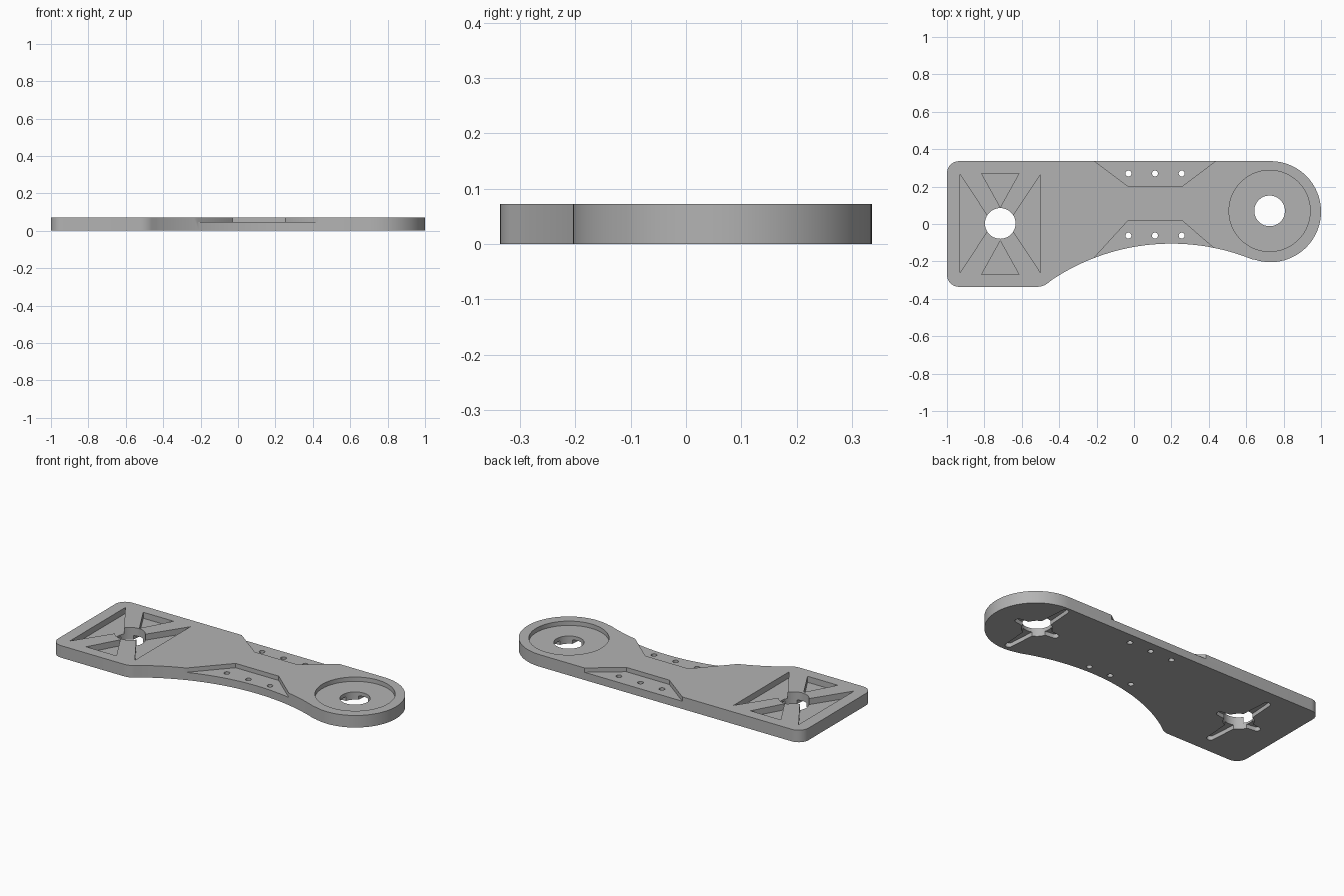
import bpy, bmesh, math
from math import sin, cos, pi, radians

if "Cube" in bpy.data.objects:
    bpy.data.objects.remove(bpy.data.objects["Cube"])

T = 0.072            # plate thickness
POCKET = 0.046       # floor of the side recesses and round pocket
TRI_FLOOR = 0.036    # floor of the triangular pockets
SLOT = 0.024         # depth of the cross slots underneath

grey = bpy.data.materials.new("plain grey")
grey.diffuse_color = (0.45, 0.45, 0.45, 1)
grey.use_nodes = True
grey.node_tree.nodes["Principled BSDF"].inputs["Base Color"].default_value = grey.diffuse_color


def prism(name, pts, z0, z1):
    """Extrude a counter-clockwise outline between two heights."""
    bm = bmesh.new()
    low = bm.faces.new([bm.verts.new((x, y, z0)) for x, y in pts])
    top = bmesh.ops.extrude_face_region(bm, geom=[low])["geom"]
    for v in top:
        if isinstance(v, bmesh.types.BMVert):
            v.co.z = z1
    bmesh.ops.recalc_face_normals(bm, faces=bm.faces)
    me = bpy.data.meshes.new(name)
    bm.to_mesh(me)
    bm.free()
    me.materials.append(grey)
    ob = bpy.data.objects.new(name, me)
    bpy.context.collection.objects.link(ob)
    return ob


def arc(cx, cy, r, a0, a1, n):
    return [(cx + r * cos(radians(a0 + (a1 - a0) * i / n)),
             cy + r * sin(radians(a0 + (a1 - a0) * i / n))) for i in range(n + 1)]


def circle(cx, cy, r, n=64):
    return arc(cx, cy, r, 0, 360, n)[:-1]


# Plate outline: rounded square end, waisted front edge, round end
H = 0.336
join = math.degrees(math.atan2(1.32, 0.53))   # waist arc meets round end
start = math.degrees(math.atan2(1.022, -0.72))  # waist arc meets corner fillet
outline = arc(-0.935, H - 0.065, 0.065, 90, 180, 10)
outline += arc(-0.935, -H + 0.065, 0.065, 180, 270, 10)
outline += arc(-0.52, -H + 0.10, 0.10, 270, 360 + start - 180, 8)
outline += arc(0.20, -1.255, 1.15, start, join, 40)[1:]
outline += arc(0.73, H - 0.27, 0.27, join - 180, 90, 48)[1:]
plate = prism("arm_plate", outline, 0, T)


def cut(pts, z0, z1):
    cutter = prism("cutter", pts, z0, z1)
    cutter.hide_render = True
    mod = plate.modifiers.new("cut", 'BOOLEAN')
    mod.operation, mod.solver, mod.object = 'DIFFERENCE', 'EXACT', cutter
    bpy.context.view_layer.update()
    me = bpy.data.meshes.new_from_object(
        plate.evaluated_get(bpy.context.evaluated_depsgraph_get()))
    plate.modifiers.clear()
    plate.data = me
    bpy.data.objects.remove(cutter)


UP, DOWN = T + 0.05, -0.05

# Side recesses with screw holes
cut([(-0.03, 0.20), (0.255, 0.20), (0.505, 0.388), (-0.28, 0.388)], POCKET, UP)
cut([(-0.35, -0.33), (0.66, -0.33), (0.255, 0.02), (-0.03, 0.02)], POCKET, UP)
for x in (-0.03, 0.112, 0.255):
    for y in (0.27, -0.062):
        cut(circle(x, y, 0.016, 20), DOWN, UP)

# Triangular pockets around the square-end hole
CX = -0.715
for s in (-1, 1):
    cut([(CX + s * 0.215, 0.265), (CX + s * 0.215, -0.26), (CX + s * 0.042, 0.003)],
        TRI_FLOOR, UP)
    cut([(CX - 0.10, s * 0.27), (CX + 0.10, s * 0.27), (CX, s * 0.09)], TRI_FLOOR, UP)

# Round pocket at the round end
cut(circle(0.725, 0.07, 0.217, 80), POCKET, UP)


def arm(cx, cy, length, angle):
    """Tapered double-ended slot with rounded tips."""
    r, wide = 0.02, 0.036
    pts = [(0, -wide)] + arc(length - r, 0, r, -85, 85, 8) + [(0, wide)]
    pts += arc(-length + r, 0, r, 95, 265, 8)
    a = radians(angle)
    return [(cx + x * cos(a) - y * sin(a), cy + x * sin(a) + y * cos(a)) for x, y in pts]


# Shaft holes and the cross slots on the underside
for cx, cy in ((CX, 0.003), (0.725, 0.07)):
    cut(arm(cx, cy, 0.25, 90), DOWN, SLOT)
    cut(arm(cx, cy, 0.145, 0), DOWN, SLOT)
    cut(circle(cx, cy, 0.082, 48), DOWN, UP)

# Smooth the curved walls, keep the edges crisp
bpy.context.view_layer.objects.active = plate
plate.select_set(True)
bpy.ops.object.shade_smooth_by_angle(angle=radians(30))
